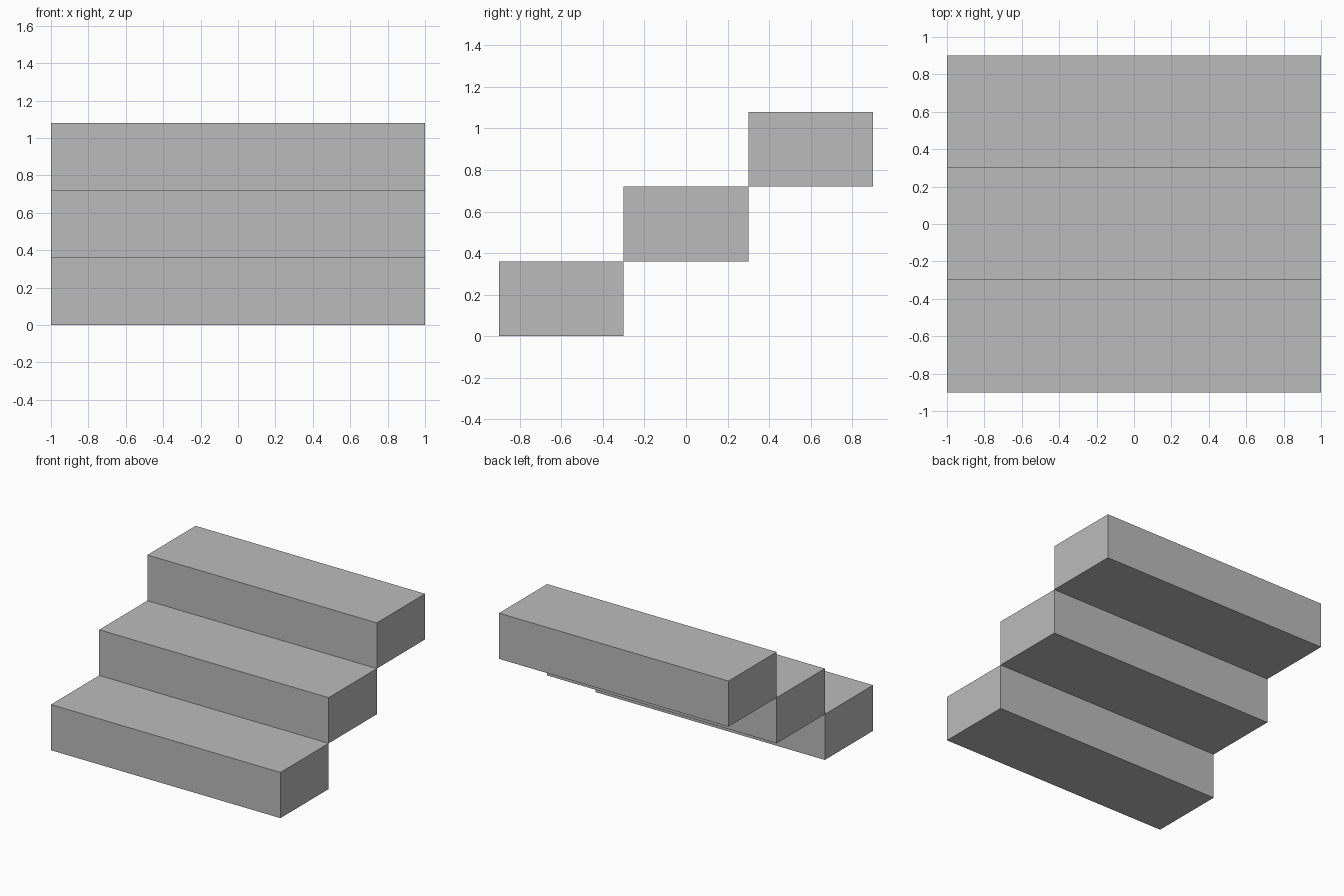
import bpy

# Remove the default cube
cube = bpy.data.objects.get("Cube")
if cube:
    bpy.data.objects.remove(cube, do_unlink=True)

# Plain grey stone
stone = bpy.data.materials.new("grey_stone")
stone.use_nodes = True
grey = (0.5, 0.5, 0.5, 1)
stone.diffuse_color = grey
stone.node_tree.nodes["Principled BSDF"].inputs["Base Color"].default_value = grey

WIDTH, DEPTH, RISE = 2.0, 0.6, 0.36


def add_step(name, index):
    """One solid step, meeting its neighbours along a single edge."""
    bpy.ops.mesh.primitive_cube_add(
        size=1, location=(0, (index - 1) * DEPTH, (index + 0.5) * RISE))
    step = bpy.context.object
    step.name = name
    step.scale = (WIDTH, DEPTH, RISE)
    bpy.ops.object.transform_apply(location=False, rotation=False, scale=True)
    step.data.materials.append(stone)


# Three steps climbing from front to back
for i, name in enumerate(("lower_step", "middle_step", "upper_step")):
    add_step(name, i)
